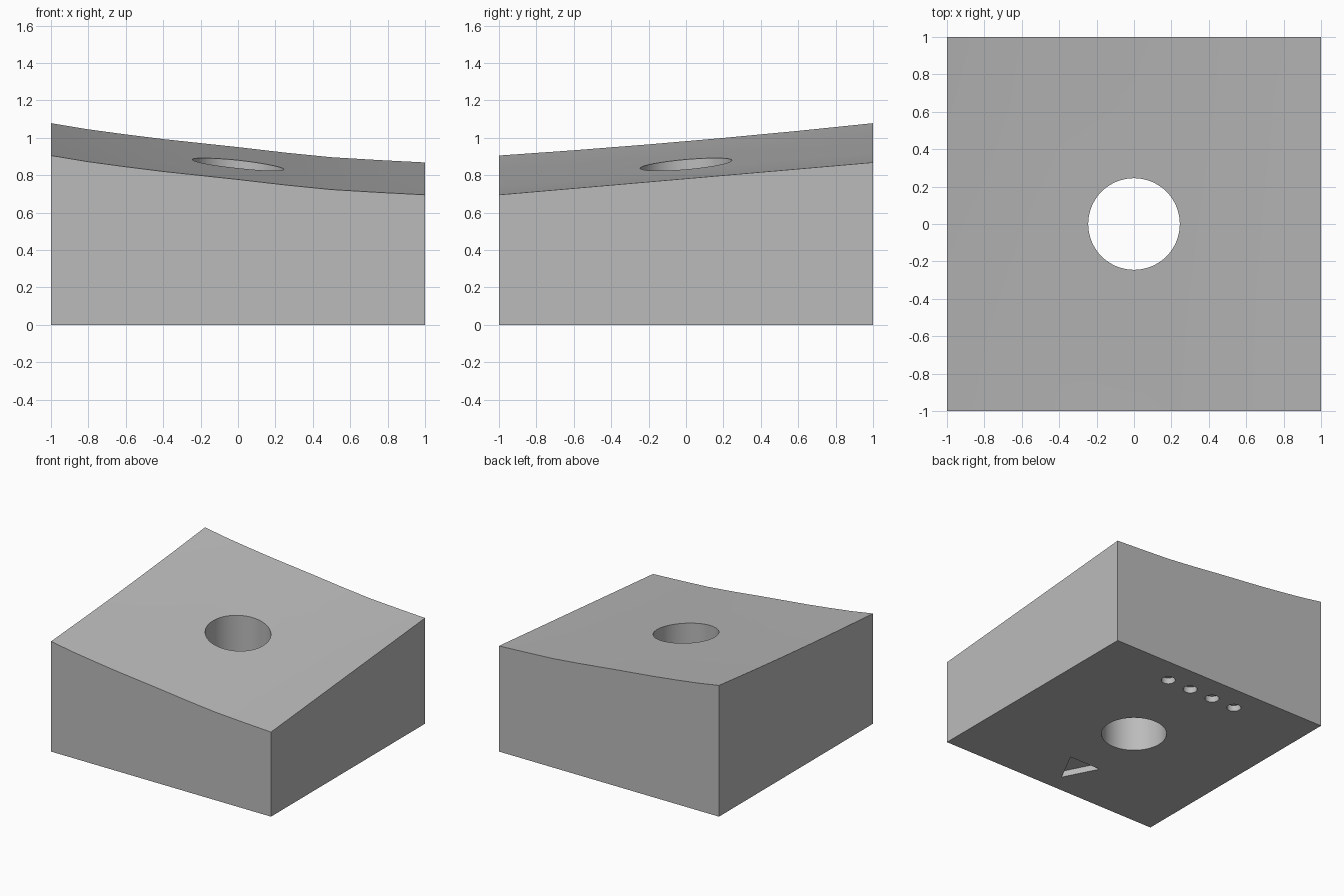
import bpy, bmesh, math

if "Cube" in bpy.data.objects:
    bpy.data.objects.remove(bpy.data.objects["Cube"])

grey = bpy.data.materials.new("plain grey")
grey.diffuse_color = (0.5, 0.5, 0.5, 1)
grey.use_nodes = True
grey.node_tree.nodes["Principled BSDF"].inputs["Base Color"].default_value = grey.diffuse_color

# Height profile along the front edge; the top rises towards the back
PROFILE = [(-1, .905), (-.8, .872), (-.6, .845), (-.4, .82), (0, .777),
           (.25, .748), (.5, .723), (.75, .708), (1, .695)]
YS = [-1, -.6, -.2, .2, .6, 1]


def top_height(x, z, y):
    sag = .005 * (1 - x) * (1 - y * y)
    return z + .0865 * (y + 1) - sag


def mesh_object(name, bm):
    bmesh.ops.recalc_face_normals(bm, faces=bm.faces)
    me = bpy.data.meshes.new(name)
    bm.to_mesh(me)
    bm.free()
    ob = bpy.data.objects.new(name, me)
    me.materials.append(grey)
    bpy.context.collection.objects.link(ob)
    return ob


def prism(name, points, z0, z1):
    bm = bmesh.new()
    face = bm.faces.new([bm.verts.new((x, y, z0)) for x, y in points])
    ext = bmesh.ops.extrude_face_region(bm, geom=[face])
    verts = [g for g in ext["geom"] if isinstance(g, bmesh.types.BMVert)]
    bmesh.ops.translate(bm, verts=verts, vec=(0, 0, z1 - z0))
    return mesh_object(name, bm)


def circle(cx, cy, r, n):
    return [(cx + r * math.cos(2 * math.pi * i / n),
             cy + r * math.sin(2 * math.pi * i / n)) for i in range(n)]


# Block with a gently curved, sloping top
bm = bmesh.new()
top = [[bm.verts.new((x, y, top_height(x, z, y))) for y in YS] for x, z in PROFILE]
for a, b in zip(top, top[1:]):
    for j in range(len(YS) - 1):
        bm.faces.new((a[j], b[j], b[j + 1], a[j + 1]))
base = [bm.verts.new((x, y, 0)) for x, y in ((-1, -1), (1, -1), (1, 1), (-1, 1))]
bm.faces.new(base[::-1])
sides = [[c[0] for c in top], top[-1], [c[-1] for c in top][::-1], top[0][::-1]]
for i, row in enumerate(sides):
    bm.faces.new([base[i], base[(i + 1) % 4]] + row[::-1])
block = mesh_object("block", bm)

# Through hole, row of round pockets and triangular pocket in the underside
cutters = [prism("hole_cutter", circle(0, 0, .245, 64), -.5, 1.5)]
for k in range(4):
    cutters.append(prism("dot_cutter", circle(-.322 + .2147 * k, .786, .053, 32), -.1, .05))
cutters.append(prism("triangle_cutter", [(-.142, -.573), (.142, -.573), (0, -.848)], -.1, .05))

bpy.context.view_layer.objects.active = block
block.select_set(True)
for c in cutters:
    mod = block.modifiers.new("cut", 'BOOLEAN')
    mod.operation = 'DIFFERENCE'
    mod.solver = 'EXACT'
    mod.object = c
    bpy.ops.object.modifier_apply(modifier=mod.name)
    bpy.data.objects.remove(c)

bpy.ops.object.select_all(action='DESELECT')
block.select_set(True)
bpy.ops.object.shade_smooth_by_angle(angle=math.radians(30))
